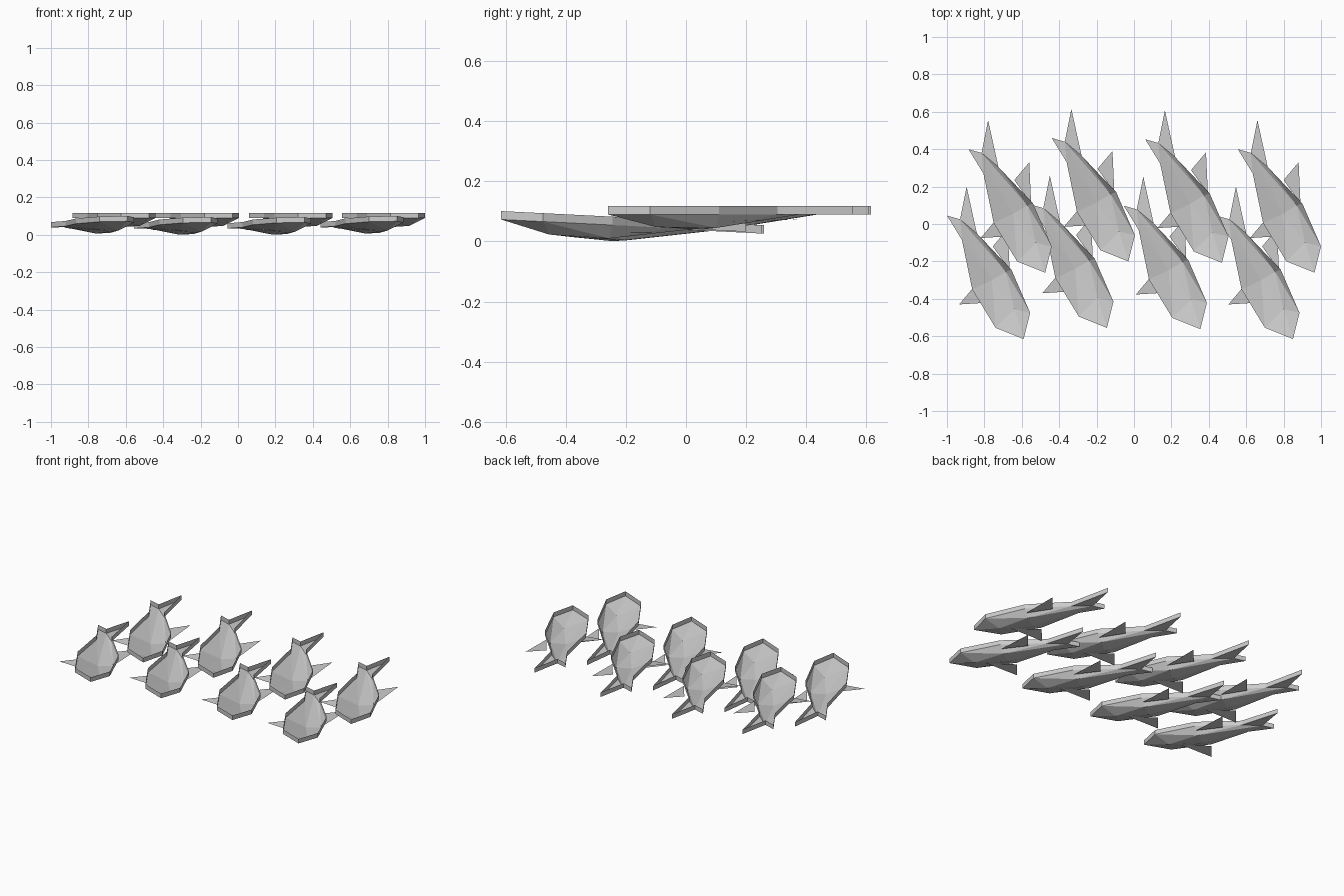
import bpy, bmesh

if "Cube" in bpy.data.objects:
    bpy.data.objects.remove(bpy.data.objects["Cube"])

# Rim outline in plan, walking round one fish (tail notch first)
OUTLINE = [(-0.815, 0.38), (-0.885, 0.40), (-0.805, 0.27), (-0.75, 0.005),
           (-0.625, -0.20), (-0.475, -0.26), (-0.44, -0.12), (-0.54, 0.11),
           (-0.725, 0.305), (-0.78, 0.555)]
# Low points of the hollow belly: two amidships, one near the nose
KEEL = [(-0.645, 0.055, -0.05), (-0.57, 0.10, -0.045), (-0.525, -0.10, -0.042)]
# Belly facets: 0-9 index the outline, 10-12 the keel
FACETS = [(0, 2, 1), (0, 9, 8), (0, 10, 2), (0, 11, 10), (0, 8, 11), (8, 7, 11),
          (2, 10, 3), (3, 10, 4), (4, 10, 12), (4, 12, 5), (5, 12, 6),
          (6, 12, 11), (6, 11, 7), (10, 11, 12)]
FINS = {
    "left_fin": [(-0.82, -0.075, -0.025), (-0.74, 0.02, -0.02), (-0.58, -0.06, -0.04)],
    "right_fin": [(-0.56, 0.33, -0.015), (-0.64, 0.235, -0.02), (-0.55, 0.11, -0.025)],
}
RIM = 0.028


def add_mesh(name, verts, faces, wall=False):
    bm = bmesh.new()
    vs = [bm.verts.new(v) for v in verts]
    for f in faces:
        bm.faces.new([vs[i] for i in f])
    if wall:  # upright rim raised from the open border
        border = [e for e in bm.edges if e.is_boundary]
        new = bmesh.ops.extrude_edge_only(bm, edges=border)["geom"]
        for v in new:
            if isinstance(v, bmesh.types.BMVert):
                v.co.z += RIM
    bmesh.ops.recalc_face_normals(bm, faces=bm.faces)
    # outward side of the belly faces down
    if sum(f.normal.z * f.calc_area() for f in bm.faces) > 0:
        bmesh.ops.reverse_faces(bm, faces=bm.faces)
    me = bpy.data.meshes.new(name)
    bm.to_mesh(me)
    bm.free()
    ob = bpy.data.objects.new(name, me)
    bpy.context.collection.objects.link(ob)


def add_fish(label, dx, dy, z0, slope):
    def place(p):
        x, y, z = p
        return (x + dx, y + dy, z + z0 + slope * (y + 0.26))
    body = [place((x, y, 0)) for x, y in OUTLINE] + [place(k) for k in KEEL]
    add_mesh("body_" + label, body, FACETS, wall=True)
    for name, pts in FINS.items():
        add_mesh(name + "_" + label, [place(p) for p in pts], [(0, 1, 2)])


# Two overlapping rows of four; the front row tips down toward the tail
STEPS = [(0, 0), (0.445, 0.06), (0.945, 0.053), (1.44, 0)]
for i, (sx, sy) in enumerate(STEPS):
    add_fish("back_%d" % i, sx, sy, 0.09, 0.0)
    drop = 0.006 if sy else 0.0
    add_fish("front_%d" % i, sx - 0.115, sy - 0.355, 0.073 - drop, -0.05)
